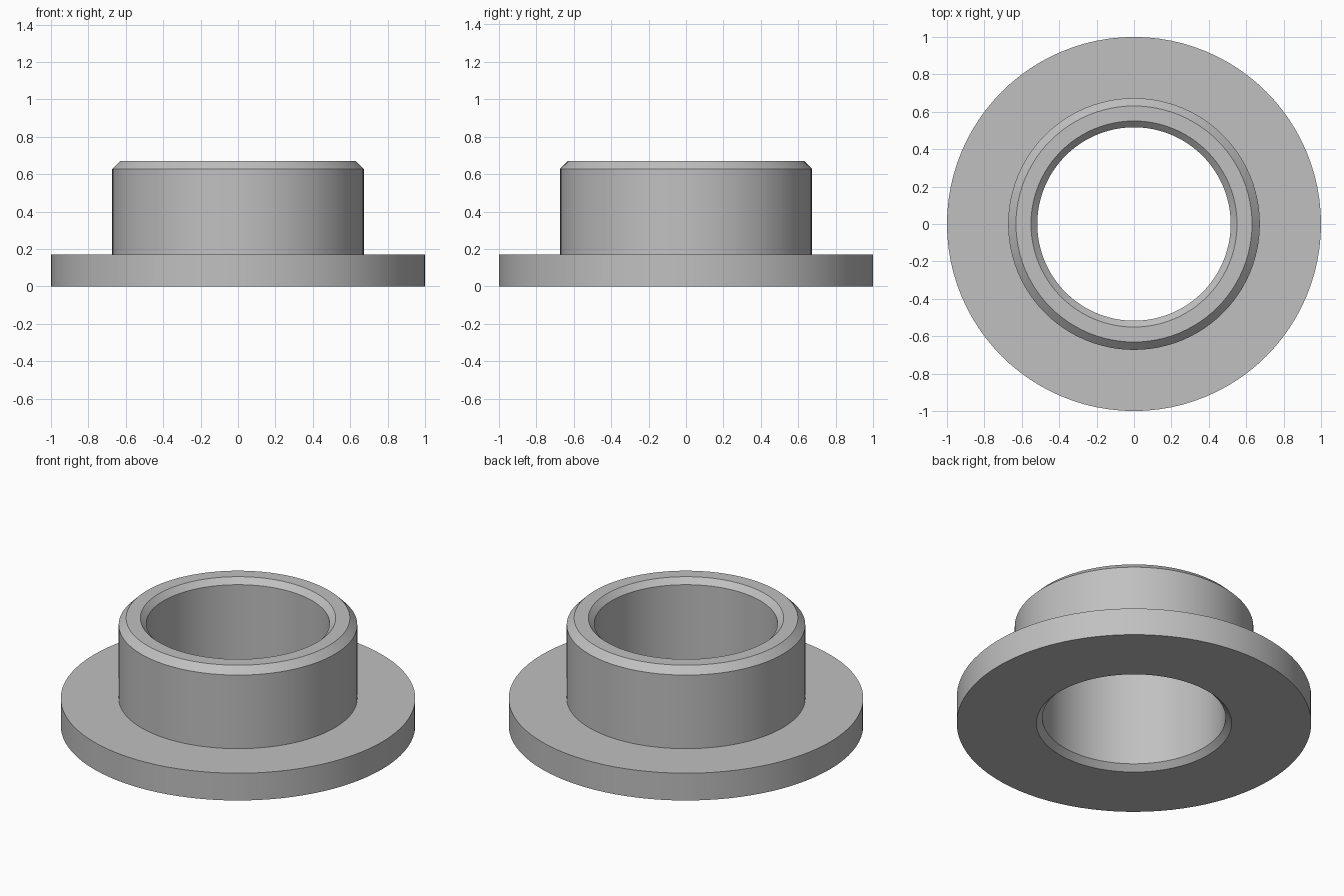
import bpy
import bmesh
from math import radians, tau
from mathutils import Vector

cube = bpy.data.objects.get("Cube")
if cube:
    bpy.data.objects.remove(cube, do_unlink=True)

# Main dimensions
SEGMENTS = 96
FLANGE_R, FLANGE_H = 1.0, 0.17
SLEEVE_R, HEIGHT = 0.673, 0.67
BORE_R = 0.517
OUTER_CHAMFER, BORE_CHAMFER = 0.042, 0.034

# Plain grey material
grey = bpy.data.materials.new("plain_grey")
grey.use_nodes = True
colour = (0.53, 0.53, 0.53, 1)
grey.diffuse_color = colour
grey.node_tree.nodes["Principled BSDF"].inputs["Base Color"].default_value = colour

# Closed cross-section as (radius, height), counter-clockwise
profile = [
    (BORE_R + BORE_CHAMFER, 0),
    (FLANGE_R, 0),
    (FLANGE_R, FLANGE_H),
    (SLEEVE_R, FLANGE_H),
    (SLEEVE_R, HEIGHT - OUTER_CHAMFER),
    (SLEEVE_R - OUTER_CHAMFER, HEIGHT),
    (BORE_R + BORE_CHAMFER, HEIGHT),
    (BORE_R, HEIGHT - BORE_CHAMFER),
    (BORE_R, BORE_CHAMFER),
]

# Revolve the section into a flanged bushing
bm = bmesh.new()
verts = [bm.verts.new((r, 0, z)) for r, z in profile]
edges = [bm.edges.new((v, verts[i - 1])) for i, v in enumerate(verts)]
bmesh.ops.spin(bm, geom=verts + edges, cent=Vector(), axis=(0, 0, 1),
               angle=tau, steps=SEGMENTS, use_duplicate=False)
bmesh.ops.remove_doubles(bm, verts=bm.verts[:], dist=0.0005)
bmesh.ops.recalc_face_normals(bm, faces=bm.faces[:])

mesh = bpy.data.meshes.new("flanged_bushing")
bm.to_mesh(mesh)
bm.free()
mesh.materials.append(grey)
bushing = bpy.data.objects.new("flanged_bushing", mesh)
bpy.context.collection.objects.link(bushing)

# Smooth round walls with crisp rims
bpy.ops.object.select_all(action="DESELECT")
bushing.select_set(True)
bpy.context.view_layer.objects.active = bushing
bpy.ops.object.shade_smooth_by_angle(angle=radians(30))
